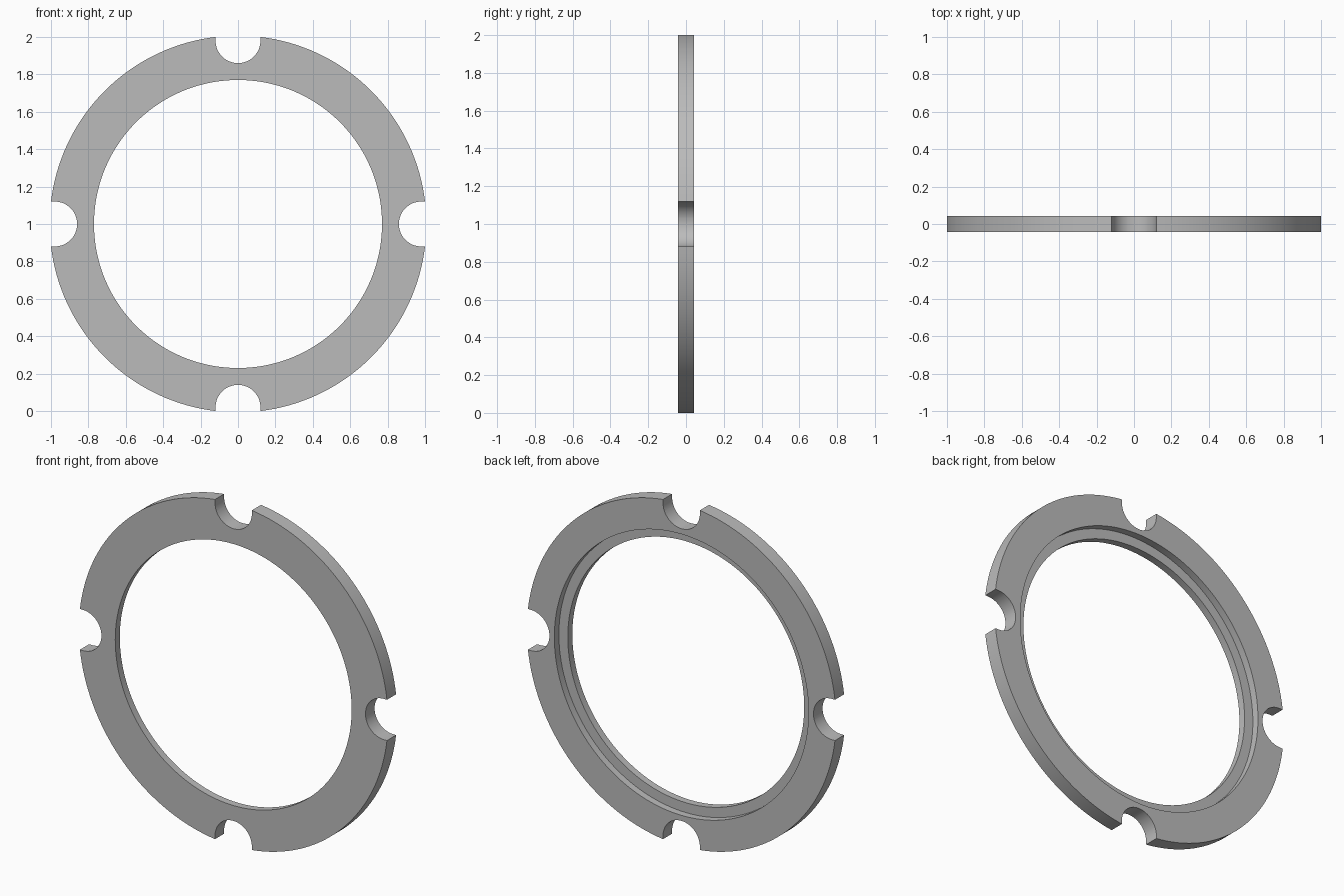
import bpy
import bmesh
from math import pi, sin, cos
from mathutils import Matrix, Vector

if "Cube" in bpy.data.objects:
    bpy.data.objects.remove(bpy.data.objects["Cube"], do_unlink=True)

OUTER, RECESS, HOLE = 1.0072, 0.828, 0.77
HALF = 0.0425                      # half the thickness
NOTCH_R, NOTCH_AT = 0.12, 0.98
SEGMENTS = 160
CENTRE = Matrix.Translation((0, 0, 1))

grey = bpy.data.materials.new("plain grey")
grey.use_nodes = True
colour = (0.5, 0.5, 0.5, 1)
grey.diffuse_color = colour
grey.node_tree.nodes["Principled BSDF"].inputs["Base Color"].default_value = colour


def add_object(name, bm):
    bmesh.ops.recalc_face_normals(bm, faces=bm.faces)
    mesh = bpy.data.meshes.new(name)
    bm.to_mesh(mesh)
    bm.free()
    obj = bpy.data.objects.new(name, mesh)
    obj.matrix_world = CENTRE
    mesh.materials.append(grey)
    bpy.context.collection.objects.link(obj)
    return obj


# Ring: stepped section turned about the y axis, recess at the back
section = [(HOLE, -HALF), (OUTER, -HALF), (OUTER, HALF),
           (RECESS, HALF), (RECESS, 0), (HOLE, 0)]
bm = bmesh.new()
loops = []
for i in range(SEGMENTS):
    a = 2 * pi * i / SEGMENTS
    loops.append([bm.verts.new((r * cos(a), y, r * sin(a))) for r, y in section])
n = len(section)
for i in range(SEGMENTS):
    here, after = loops[i], loops[(i + 1) % SEGMENTS]
    for j in range(n):
        k = (j + 1) % n
        bm.faces.new((here[j], here[k], after[k], after[j]))
ring = add_object("notched_ring", bm)

# Cutter: four round-bottomed slots around the rim
bm = bmesh.new()
arc = [(NOTCH_AT + NOTCH_R * cos(a), NOTCH_R * sin(a))
       for a in (pi / 2 + pi * i / 32 for i in range(33))]
slot = arc + [(1.2, -NOTCH_R), (1.2, NOTCH_R)]
for quarter in range(4):
    turn = Matrix.Rotation(quarter * pi / 2, 3, 'Y')
    face = bm.faces.new([bm.verts.new(turn @ Vector((x, -0.2, z))) for x, z in slot])
    out = bmesh.ops.extrude_face_region(bm, geom=[face])
    moved = [v for v in out["geom"] if isinstance(v, bmesh.types.BMVert)]
    bmesh.ops.translate(bm, verts=moved, vec=(0, 0.4, 0))
cutter = add_object("notch_cutter", bm)
cutter.hide_render = True

# Cut the notches, then smooth the curved walls
bpy.context.view_layer.update()
cut = ring.modifiers.new("notches", 'BOOLEAN')
cut.operation = 'DIFFERENCE'
cut.solver = 'EXACT'
cut.object = cutter
bpy.ops.object.select_all(action='DESELECT')
ring.select_set(True)
bpy.context.view_layer.objects.active = ring
bpy.ops.object.modifier_apply(modifier=cut.name)
bpy.data.objects.remove(cutter, do_unlink=True)
bpy.ops.object.shade_smooth_by_angle(angle=pi / 6)
